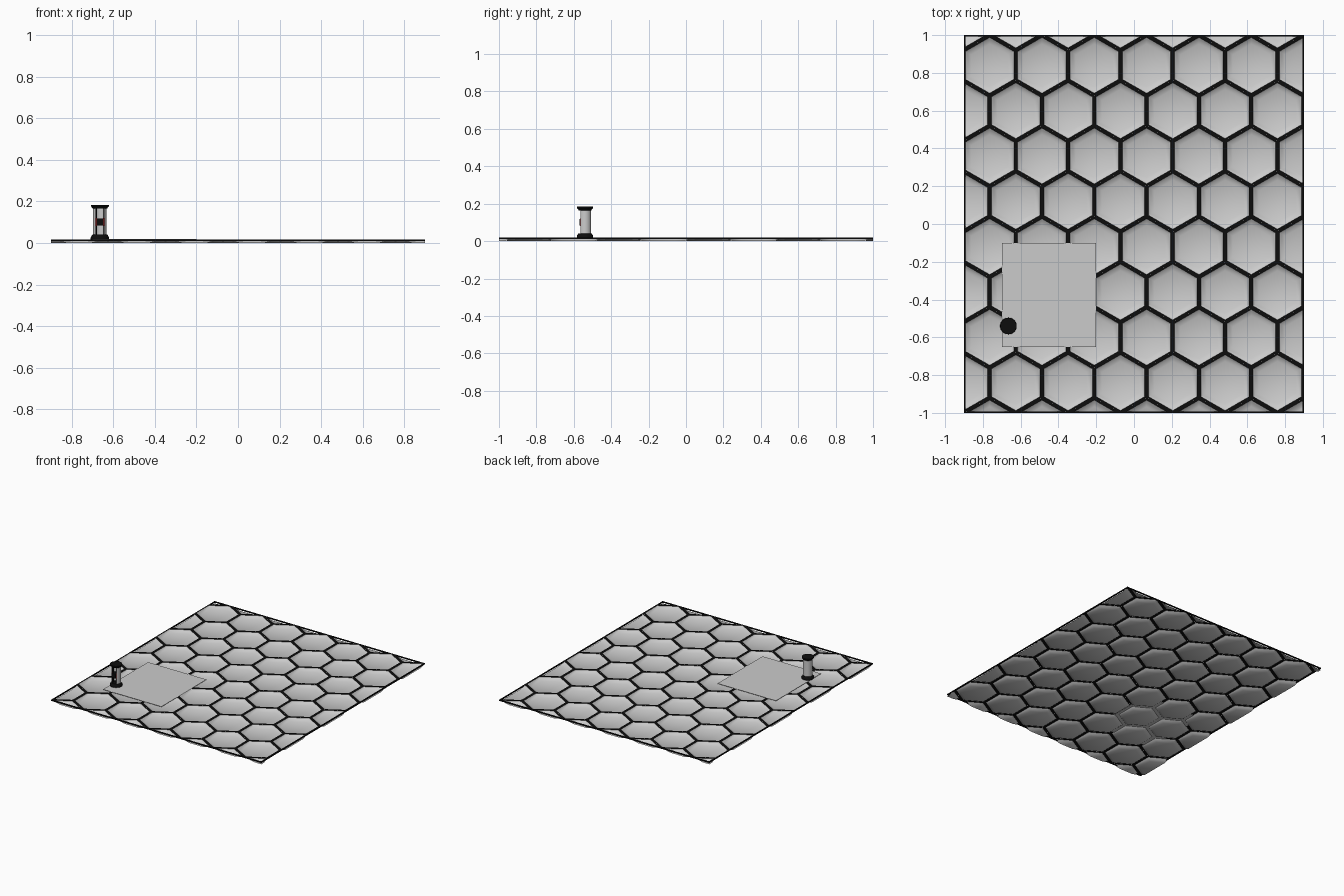
import bpy, bmesh, math
from mathutils import Vector

if "Cube" in bpy.data.objects:
    bpy.data.objects.remove(bpy.data.objects["Cube"])


def mat(name, col):
    m = bpy.data.materials.new(name)
    m.diffuse_color = (*col, 1)
    m.use_nodes = True
    m.node_tree.nodes["Principled BSDF"].inputs["Base Color"].default_value = m.diffuse_color
    return m


BLACK = mat("black", (0.004, 0.004, 0.004))
RED = mat("red", (0.35, 0.01, 0.01))
HX, HY, TOP = 0.9, 1.0, 0.018
W = 0.277                      # tile width across flats
PX, PY = -0.665, -0.54         # pillar position


def finish(bm, name, material=None, smooth=None):
    me = bpy.data.meshes.new(name)
    bm.to_mesh(me)
    bm.free()
    ob = bpy.data.objects.new(name, me)
    bpy.context.collection.objects.link(ob)
    if material:
        me.materials.append(material)
    if smooth:
        bpy.ops.object.select_all(action='DESELECT')
        ob.select_set(True)
        bpy.context.view_layer.objects.active = ob
        bpy.ops.object.shade_smooth_by_angle(angle=math.radians(smooth))
    return ob


def hex_sheet(name, rings, fill, material=None, smooth=None):
    """Hexagon grid made of (apothem, z) rings, trimmed to the floor rectangle."""
    bm = bmesh.new()
    for k in range(-6, 6):
        cy = 0.12 + 0.24 * k
        for n in range(-5, 6):
            cx = (0.0665 if k % 2 else -0.072) + W * n
            loops = []
            for a, z in rings:
                r = a * 2 / math.sqrt(3)
                angs = [math.radians(30 + 60 * i) for i in range(6)]
                loops.append([bm.verts.new((cx + r * math.cos(t), cy + r * math.sin(t), z)) for t in angs])
            for o, q in zip(loops, loops[1:]):
                for i in range(6):
                    j = (i + 1) % 6
                    bm.faces.new((o[i], o[j], q[j], q[i]))
            if fill:
                bm.faces.new(loops[-1])
    for axis, d in ((Vector((1, 0, 0)), HX), (Vector((0, 1, 0)), HY)):
        for s in (1, -1):
            bmesh.ops.bisect_plane(bm, geom=bm.verts[:] + bm.edges[:] + bm.faces[:],
                                   plane_co=axis * d * s, plane_no=axis * s, clear_outer=True)
    bmesh.ops.remove_doubles(bm, verts=bm.verts, dist=1e-4)
    return finish(bm, name, material, smooth)


def box(name, lo, hi, material=None):
    bm = bmesh.new()
    bmesh.ops.create_cube(bm, size=1)
    for v in bm.verts:
        v.co = [(l + h) / 2 + c * (h - l) for c, l, h in zip(v.co, lo, hi)]
    return finish(bm, name, material)


def lathe(name, profile, material=None, segs=32):
    bm = bmesh.new()
    loops = [[bm.verts.new((PX + r * math.cos(t), PY + r * math.sin(t), z))
              for t in (2 * math.pi * i / segs for i in range(segs))] for r, z in profile]
    for o, q in zip(loops, loops[1:]):
        for i in range(segs):
            j = (i + 1) % segs
            bm.faces.new((o[i], o[j], q[j], q[i]))
    bm.faces.new(loops[0][::-1])
    bm.faces.new(loops[-1])
    return finish(bm, name, material, 30)


# Floor: sunken dished tiles between raised black joints
hex_sheet("floor_tiles", [(0.128, TOP), (0.117, 0.009), (0.098, 0.0)], True, None, 35)
hex_sheet("tile_joints", [(W / 2, TOP), (0.128, TOP)], False, BLACK)

# Thin black border
for s in (1, -1):
    x0, x1 = sorted((s * HX, s * (HX - 0.008)))
    box("border_side", (x0, -HY, 0.01), (x1, HY, TOP), BLACK)
    y0, y1 = sorted((s * HY, s * (HY - 0.008)))
    box("border_end", (-HX, y0, 0.01), (HX, y1, TOP), BLACK)

# Flat plate lying over the tiles
box("floor_plate", (-0.7, -0.65, TOP - 0.002), (-0.2, -0.1, TOP + 0.0004))

# Pillar base and cap
lathe("pillar_base", [(0.044, TOP), (0.044, 0.027), (0.038, 0.038), (0.034, 0.042)], BLACK)
lathe("pillar_cap", [(0.034, 0.165), (0.037, 0.169), (0.043, 0.177), (0.043, 0.184)], BLACK)

# Pillar body: round shell with an open slot at the front
bm = bmesh.new()
half, segs = math.radians(40), 28
cols = []
for i in range(segs + 1):
    t = -math.pi / 2 + half + (2 * math.pi - 2 * half) * i / segs
    cols.append([bm.verts.new((PX + r * math.cos(t), PY + r * math.sin(t), z))
                 for r, z in ((0.033, 0.038), (0.033, 0.17), (0.026, 0.17), (0.026, 0.038))])
for p, q in zip(cols, cols[1:]):
    for i in range(4):
        j = (i + 1) % 4
        bm.faces.new((p[i], q[i], q[j], p[j]))
bm.faces.new(cols[0])
bm.faces.new(cols[-1][::-1])
bmesh.ops.recalc_face_normals(bm, faces=bm.faces)
finish(bm, "pillar_shell", None, 30)

# Control block in the slot with red strips beside it
box("control_block", (PX - 0.017, PY - 0.03, 0.084), (PX + 0.017, PY + 0.01, 0.118), BLACK)
for s in (1, -1):
    x0, x1 = sorted((PX + s * 0.017, PX + s * 0.022))
    box("red_strip", (x0, PY - 0.027, 0.082), (x1, PY - 0.005, 0.12), RED)
    x0, x1 = sorted((PX + s * 0.015, PX + s * 0.018))
    box("slot_trim", (x0, PY - 0.022, 0.04), (x1, PY - 0.005, 0.168), BLACK)
